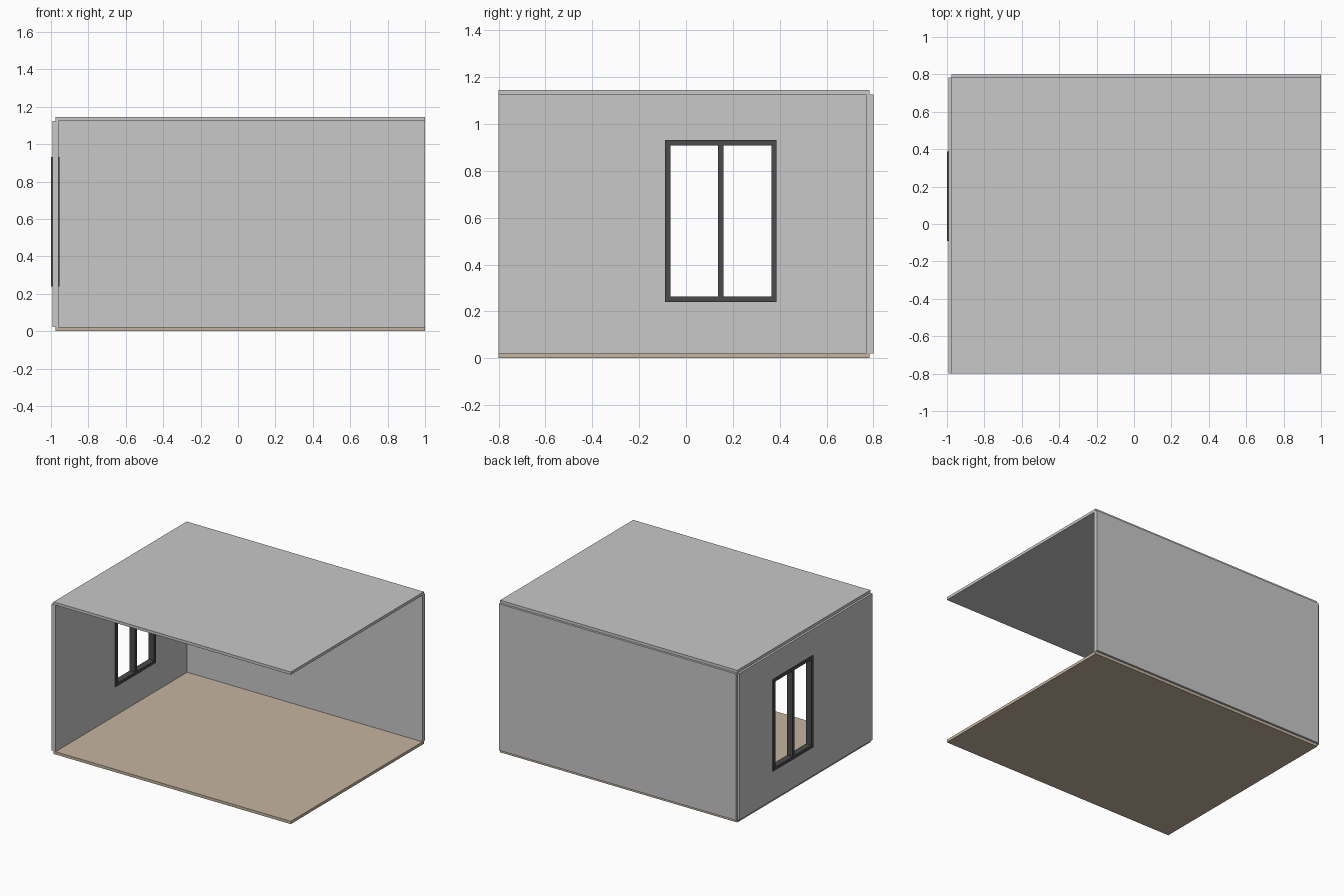
import bpy
import bmesh

if "Cube" in bpy.data.objects:
    bpy.data.objects.remove(bpy.data.objects["Cube"], do_unlink=True)


def material(name, rgb):
    mat = bpy.data.materials.new(name)
    mat.use_nodes = True
    mat.diffuse_color = (*rgb, 1)
    mat.node_tree.nodes["Principled BSDF"].inputs["Base Color"].default_value = (*rgb, 1)
    return mat


plaster = material("light grey plaster", (0.58, 0.58, 0.58))
wood = material("pale wood floor", (0.56, 0.46, 0.35))
dark = material("dark grey frame", (0.07, 0.07, 0.072))


def finish(name, bm, mat):
    bmesh.ops.recalc_face_normals(bm, faces=bm.faces[:])
    mesh = bpy.data.meshes.new(name)
    bm.to_mesh(mesh)
    bm.free()
    mesh.materials.append(mat)
    obj = bpy.data.objects.new(name, mesh)
    bpy.context.collection.objects.link(obj)
    return obj


def box(name, xs, ys, zs, mat):
    bm = bmesh.new()
    bmesh.ops.create_cube(bm, size=1)
    for v in bm.verts:
        v.co = [a + (b - a) * (c + 0.5) for (a, b), c in zip((xs, ys, zs), v.co)]
    return finish(name, bm, mat)


def pierced_panel(name, xs, ys, zs, holes, mat):
    """Upright panel facing x, on a grid of y and z lines, with open cells."""
    bm = bmesh.new()
    grid = [[bm.verts.new((xs[0], y, z)) for z in zs] for y in ys]
    for i in range(len(ys) - 1):
        for j in range(len(zs) - 1):
            if (i, j) not in holes:
                bm.faces.new((grid[i][j], grid[i + 1][j],
                              grid[i + 1][j + 1], grid[i][j + 1]))
    # Extrude the sheet through to the inner side, keeping the outer faces
    outer = bm.faces[:]
    result = bmesh.ops.extrude_face_region(bm, geom=outer, use_keep_orig=True)
    moved = [v for v in result["geom"] if isinstance(v, bmesh.types.BMVert)]
    bmesh.ops.translate(bm, verts=moved, vec=(xs[1] - xs[0], 0, 0))
    return finish(name, bm, mat)


# Main levels: slabs reach the centre lines of the walls
slab, height = 0.021, 1.146
ceiling = height - slab
side_mid, back_mid, front = -0.977, 0.784, -0.8
half = 0.016

# Floor and roof slabs
box("floor", (side_mid, 1), (front, back_mid), (0, slab), wood)
box("roof", (side_mid, 1), (front, back_mid), (ceiling, height), plaster)

# Back wall
box("back_wall", (side_mid, 1), (back_mid - half, back_mid + half),
    (slab, ceiling), plaster)

# Side wall with the window opening
win_y, win_z, bar = (-0.09, 0.387), (0.24, 0.931), 0.023
pierced_panel("side_wall", (side_mid - half, side_mid + half),
              (front, win_y[0] + bar / 2, win_y[1] - bar / 2, back_mid),
              (slab, win_z[0] + bar / 2, win_z[1] - bar / 2, ceiling),
              {(1, 1)}, plaster)

# Window frame with a central mullion and two open lights
mid = sum(win_y) / 2
pierced_panel("window_frame", (-1, -0.954),
              (win_y[0], win_y[0] + bar, mid - bar / 2,
               mid + bar / 2, win_y[1] - bar, win_y[1]),
              (win_z[0], win_z[0] + bar, win_z[1] - bar, win_z[1]),
              {(1, 1), (3, 1)}, dark)
